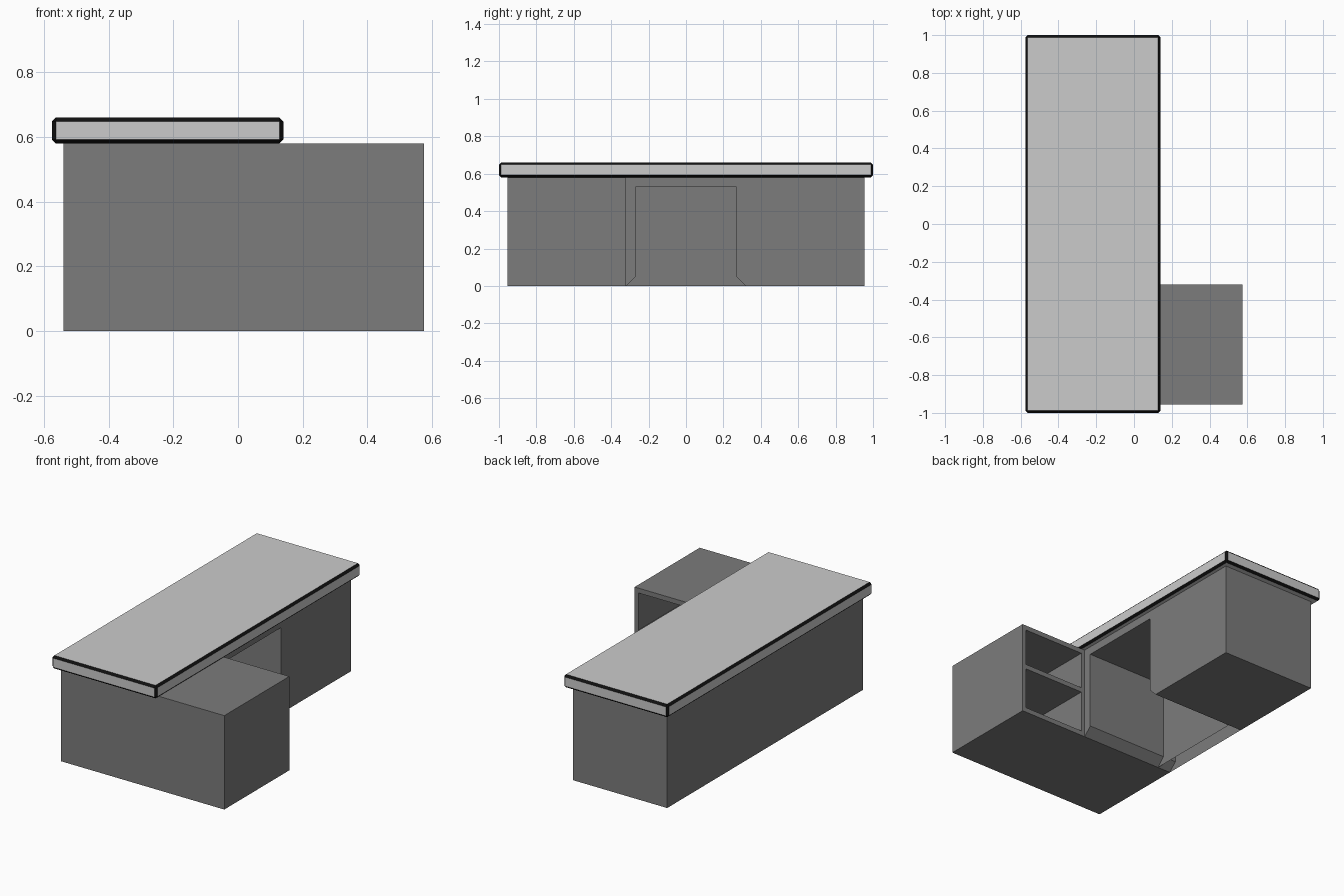
import bpy, bmesh

if "Cube" in bpy.data.objects:
    bpy.data.objects.remove(bpy.data.objects["Cube"])


def material(name, value):
    m = bpy.data.materials.new(name)
    m.diffuse_color = (value, value, value, 1)
    m.use_nodes = True
    m.node_tree.nodes["Principled BSDF"].inputs["Base Color"].default_value = m.diffuse_color
    return m


def link(name, bm, *mats):
    bmesh.ops.recalc_face_normals(bm, faces=bm.faces[:])
    me = bpy.data.meshes.new(name)
    bm.to_mesh(me)
    bm.free()
    ob = bpy.data.objects.new(name, me)
    bpy.context.collection.objects.link(ob)
    for m in mats:
        me.materials.append(m)
    return ob


def box(name, x, y, z, *mats):
    bm = bmesh.new()
    bmesh.ops.create_cube(bm, size=1)
    for v in bm.verts:
        v.co = [(a + b) / 2 + c * (b - a) for c, (a, b) in zip(v.co, (x, y, z))]
    return link(name, bm, *mats)


def extrude_x(name, profile, x0, x1, *mats):
    bm = bmesh.new()
    face = bm.faces.new([bm.verts.new((x0, y, z)) for y, z in profile])
    ext = bmesh.ops.extrude_face_region(bm, geom=[face], use_keep_orig=True)
    verts = [g for g in ext["geom"] if isinstance(g, bmesh.types.BMVert)]
    bmesh.ops.translate(bm, verts=verts, vec=(x1 - x0, 0, 0))
    return link(name, bm, *mats)


light = material("light_grey", 0.8)
dark = material("dark_grey", 0.2)
black = material("black_edge", 0.005)

# Tabletop with black chamfered edging
top = box("tabletop", (-0.575, 0.14), (-1, 1), (0.58, 0.66), light, black)
bev = top.modifiers.new("edging", "BEVEL")
bev.width = 0.012
bev.segments = 1
bev.material = 1

# Main body: kneehole arch with feet chamfered at the floor
arch = [(-0.32, 0), (-0.27, 0.05), (-0.27, 0.53), (0.27, 0.53), (0.27, 0.05),
        (0.32, 0), (0.955, 0), (0.955, 0.58), (-0.32, 0.58)]
extrude_x("desk_body", arch, -0.54, 0.105, dark)

# Modesty panel closing the back of the kneehole, open underneath
panel = box("back_panel", (-0.54, -0.45), (-0.32, 0.32), (0, 0.55), dark)
bm = bmesh.new()
bm.from_mesh(panel.data)
bmesh.ops.delete(bm, geom=[f for f in bm.faces if f.normal.z < -0.5], context="FACES_ONLY")
bm.to_mesh(panel.data)
bm.free()

# Side return with two open shelves facing the sitter
side = box("side_return", (-0.54, 0.575), (-0.955, -0.32), (0, 0.58), dark)
for i, z in enumerate([(0.03, 0.29), (0.32, 0.55)]):
    cutter = box(f"shelf_cutter_{i}", (0.13, 0.55), (-0.92, -0.2), z, dark)
    cutter.hide_render = True
    cutter.hide_viewport = True
    cut = side.modifiers.new(f"shelf_{i}", "BOOLEAN")
    cut.operation = "DIFFERENCE"
    cut.solver = "EXACT"
    cut.object = cutter
